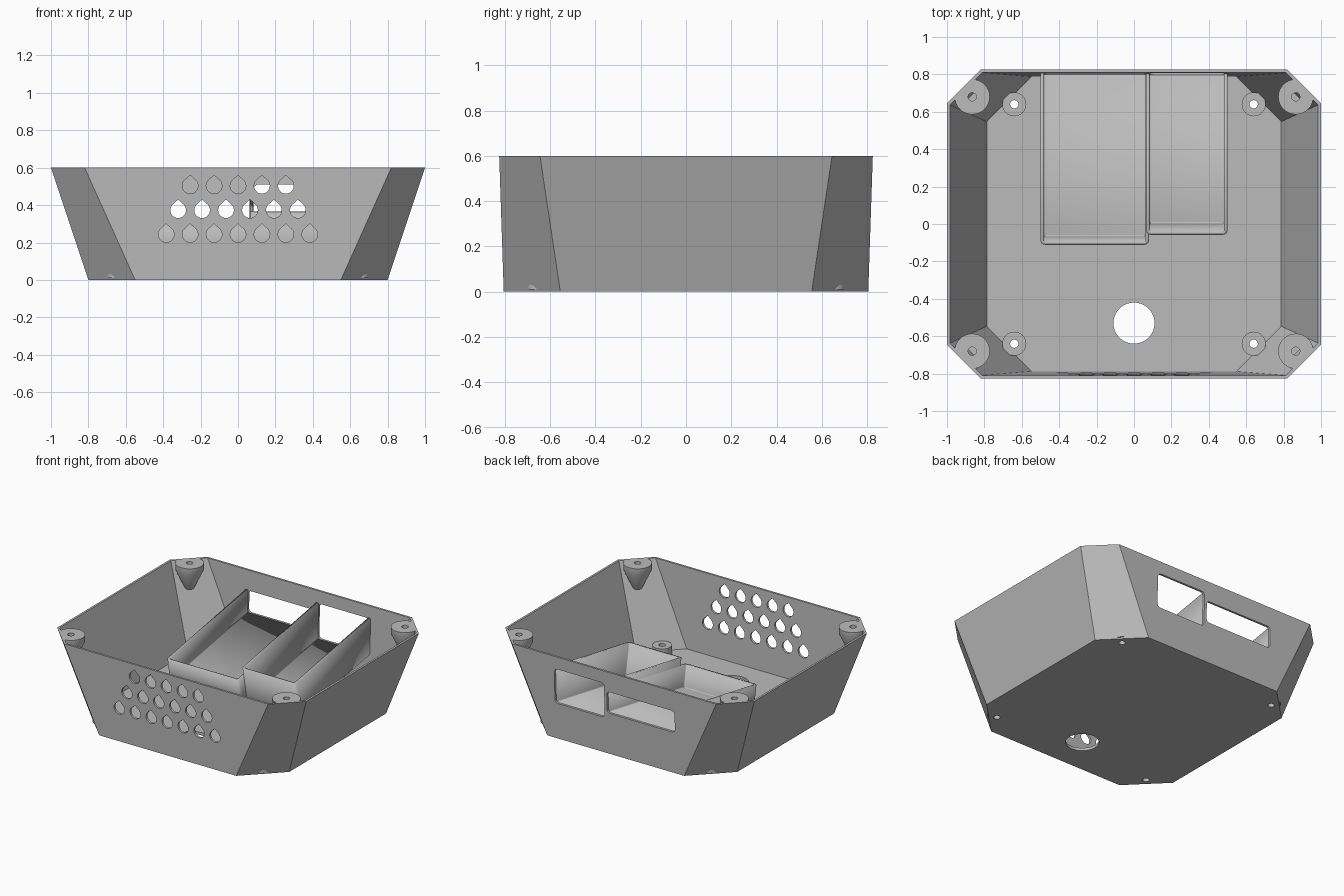
import bpy, bmesh, math
from mathutils import Vector, Matrix

if "Cube" in bpy.data.objects:
    bpy.data.objects.remove(bpy.data.objects["Cube"], do_unlink=True)

grey = bpy.data.materials.new("light_grey")
grey.use_nodes = True
COLOUR = (0.5, 0.5, 0.5, 1)
grey.diffuse_color = COLOUR
for node in grey.node_tree.nodes:
    if node.type == 'BSDF_PRINCIPLED':
        node.inputs["Base Color"].default_value = COLOUR


def finish(bm, name, smooth=False):
    bmesh.ops.recalc_face_normals(bm, faces=bm.faces[:])
    mesh = bpy.data.meshes.new(name)
    bm.to_mesh(mesh)
    bm.free()
    mesh.materials.append(grey)
    ob = bpy.data.objects.new(name, mesh)
    bpy.context.collection.objects.link(ob)
    bpy.ops.object.select_all(action='DESELECT')
    bpy.context.view_layer.objects.active = ob
    ob.select_set(True)
    if smooth:
        bpy.ops.object.shade_smooth_by_angle(angle=math.radians(35))
    return ob


def bridge(bm, rings, closed=False):
    pairs = list(zip(rings, rings[1:])) + ([(rings[-1], rings[0])] if closed else [])
    for a, b in pairs:
        for i in range(len(a)):
            j = (i + 1) % len(a)
            bm.faces.new((a[i], a[j], b[j], b[i]))


def octagon(bm, hx, hy, s, z):
    """Chamfered rectangle whose chamfers lie on |x| + |y| = s."""
    pts = [(hx, s - hx), (s - hy, hy), (hy - s, hy), (-hx, s - hx),
           (-hx, hx - s), (hy - s, -hy), (s - hy, -hy), (hx, hx - s)]
    return [bm.verts.new((x, y, z)) for x, y in pts]


def lathe(bm, profile, cx, cy, steps=32):
    """Rings of (radius, z) round a vertical axis."""
    return [[bm.verts.new((cx + r * math.cos(k * math.tau / steps),
                           cy + r * math.sin(k * math.tau / steps), z))
             for k in range(steps)] for r, z in profile]


def cutter_prism(bm, outline, a, b, axis):
    """Extrude a 2D outline along y or z."""
    place = (lambda p, t: (p[0], t, p[1])) if axis == 'y' else (lambda p, t: (p[0], p[1], t))
    rings = [[bm.verts.new(place(p, t)) for p in outline] for t in (a, b)]
    bridge(bm, rings)
    bm.faces.new(rings[0])
    bm.faces.new(rings[1])


def arc(cx, cy, r, start, end, steps):
    return [(cx + r * math.cos(math.radians(start + (end - start) * k / steps)),
             cy + r * math.sin(math.radians(start + (end - start) * k / steps)))
            for k in range(steps + 1)]


def circle(cx, cy, r):
    return arc(cx, cy, r, 0, 360, 40)[:-1]


def rounded_rect(x0, x1, z0, z1, r=0.025):
    out = []
    for cx, cz, a in ((x1 - r, z1 - r, 0), (x0 + r, z1 - r, 90),
                      (x0 + r, z0 + r, 180), (x1 - r, z0 + r, 270)):
        out += arc(cx, cz, r, a, a + 90, 5)
    return out


# Flared shell with floor
bm = bmesh.new()
rings = [octagon(bm, 0.8, 0.805, 1.355, 0), octagon(bm, 1.0, 0.825, 1.645, 0.6),
         octagon(bm, 0.985, 0.81, 1.622, 0.6), octagon(bm, 0.787, 0.788, 1.334, 0.02)]
bridge(bm, rings)
bm.faces.new(rings[0])
bm.faces.new(rings[-1])
shell = finish(bm, "shell")

# Openings: teardrop vents, back windows, floor hole, screw holes
TRAYS = {"wide_tray": (-0.5, 0.08, 0.28, 0.46, -0.08),
         "tall_tray": (0.065, 0.5, 0.24, 0.515, -0.01)}
CORNERS = [(sx, sy) for sx in (-1, 1) for sy in (-1, 1)]
WALL = 0.018
bm = bmesh.new()
for row, count in enumerate((5, 6, 7)):
    z = 0.503 - 0.13 * row
    for k in range(count):
        x = (k - (count - 1) / 2) * 0.128
        drop = arc(x, z, 0.042, 135, 405, 20) + [(x, z + 0.057)]
        cutter_prism(bm, drop, -0.9, -0.7, 'y')
for x0, x1, z0, z1, front in TRAYS.values():
    cutter_prism(bm, rounded_rect(x0 + WALL, x1 - WALL, z0 + WALL, z1 - 0.005), 0.7, 0.9, 'y')
cutter_prism(bm, circle(0, -0.53, 0.11), -0.1, 0.1, 'z')
for sx, sy in CORNERS:
    cutter_prism(bm, circle(0.64 * sx, 0.64 * sy, 0.022), -0.1, 0.1, 'z')
cutter = finish(bm, "opening_cutter")
cutter.hide_render = True
cut = shell.modifiers.new("openings", 'BOOLEAN')
cut.operation = 'DIFFERENCE'
cut.solver = 'EXACT'
cut.object = cutter
bpy.context.view_layer.objects.active = shell
bpy.ops.object.modifier_apply(modifier=cut.name)
bpy.data.objects.remove(cutter, do_unlink=True)

# Sloping trays, open at the top and at the back window
SLOPE = math.tan(math.radians(10))
BACK = 0.804
for name, (x0, x1, z0, z1, front) in TRAYS.items():
    lean = (z1 - z0) * math.sin(math.radians(10))
    low = (front, z0 - (BACK - front) * SLOPE)
    high = (front - lean, z1 - (BACK - front + lean) * SLOPE)
    bm = bmesh.new()
    side = [(BACK, z0), low, high, (BACK, z1)]
    rings = [[bm.verts.new((x, y, z)) for y, z in side] for x in (x0, x1)]
    bridge(bm, rings)
    bm.faces.new(rings[0])
    bm.faces.new(rings[1])
    a, b = rings
    ends = [(a[0], a[1]), (b[0], b[1]), (a[1], a[2]), (b[1], b[2]), (a[1], b[1])]
    bmesh.ops.bevel(bm, geom=[bm.edges.get(e) for e in ends], offset=0.025,
                    segments=4, profile=0.5, affect='EDGES')
    bmesh.ops.recalc_face_normals(bm, faces=bm.faces[:])
    bm.normal_update()
    gone = [f for f in bm.faces if f.normal.z > 0.9 or f.normal.y > 0.9]
    bmesh.ops.delete(bm, geom=gone, context='FACES')
    mesh_ob = finish(bm, name, smooth=True)
    # Open sheet: make sure the normals point outwards before thickening
    floor = min(mesh_ob.data.polygons, key=lambda f: -f.area if abs(f.normal.z) > 0.9 else 0)
    if floor.normal.z > 0:
        mesh_ob.data.flip_normals()
    thick = mesh_ob.modifiers.new("thickness", 'SOLIDIFY')
    thick.thickness = WALL
    thick.offset = -1

for sx, sy in CORNERS:
    label = ("back" if sy > 0 else "front") + ("_left" if sx > 0 else "_right")

    # Tapered lid post with a blind hole, trimmed to the chamfered wall
    bm = bmesh.new()
    rings = lathe(bm, [(0.022, 0.47), (0.022, 0.6), (0.094, 0.6), (0.094, 0.555),
                       (0.03, 0.42)], 0.865 * sx, 0.68 * sy)
    bridge(bm, rings)
    bm.faces.new(rings[0])
    bm.faces.new(rings[-1])
    cut = bmesh.ops.bisect_plane(
        bm, geom=bm.verts[:] + bm.edges[:] + bm.faces[:], clear_outer=True,
        plane_co=(0.797 * sx, 0.553 * sy, 0), plane_no=(sx, sy, -0.483))
    rim = [e for e in cut["geom_cut"] if isinstance(e, bmesh.types.BMEdge)]
    bmesh.ops.holes_fill(bm, edges=rim, sides=0)
    finish(bm, label + "_lid_post", smooth=True)

    # Floor standoff ring
    bm = bmesh.new()
    bridge(bm, lathe(bm, [(0.022, 0.01), (0.022, 0.08), (0.064, 0.08), (0.064, 0.01)],
                     0.64 * sx, 0.64 * sy), closed=True)
    finish(bm, label + "_standoff", smooth=True)
